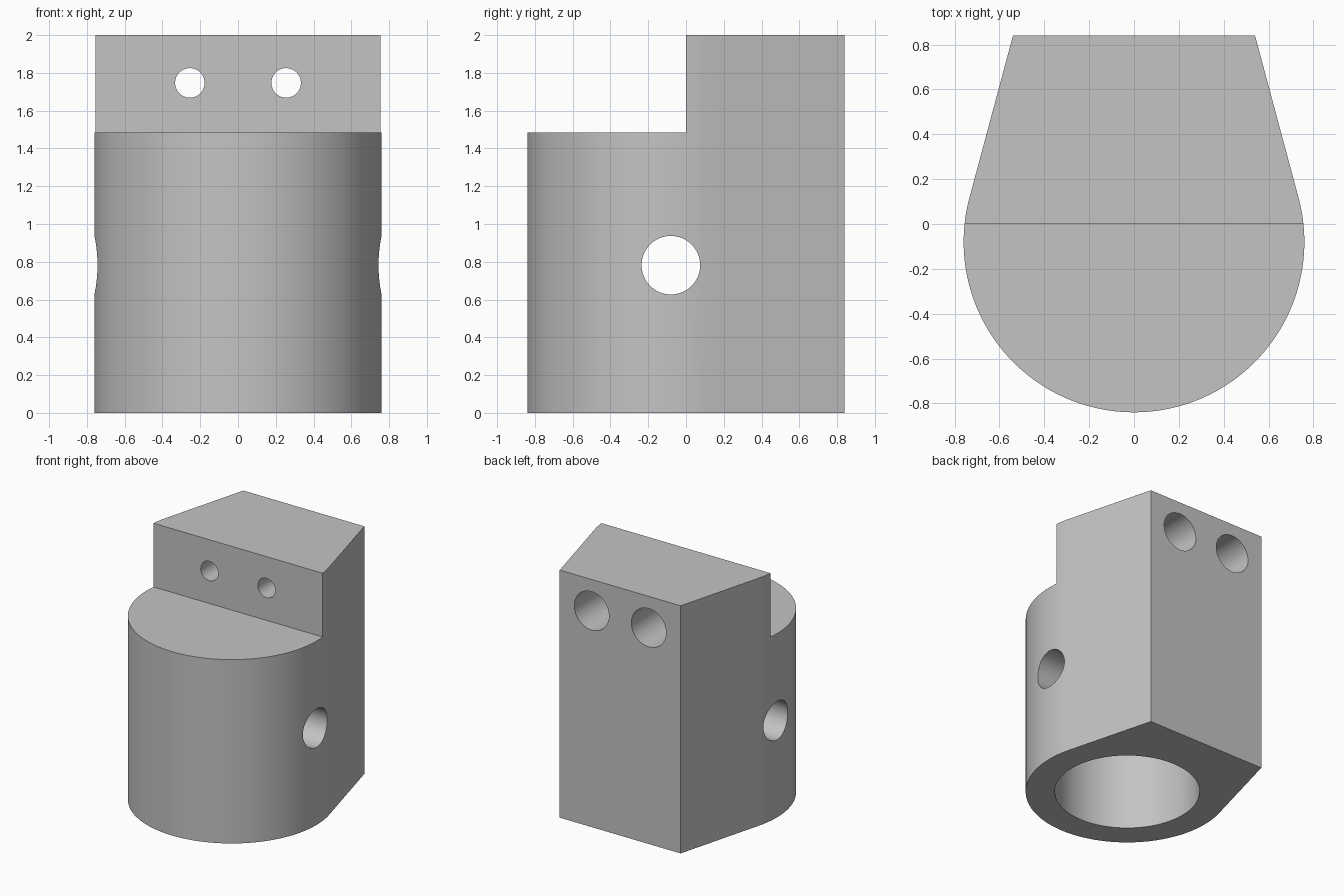
import bpy, bmesh, math
from mathutils import Vector, Matrix

cube = bpy.data.objects.get("Cube")
if cube:
    bpy.data.objects.remove(cube, do_unlink=True)

grey = bpy.data.materials.new("plain grey")
grey.use_nodes = True
colour = (0.55, 0.55, 0.55, 1)
grey.diffuse_color = colour
grey.node_tree.nodes["Principled BSDF"].inputs["Base Color"].default_value = colour

HEIGHT, STEP_Z = 2.0, 1.485
BACK_Y, BACK_HALF = 0.84, 0.54
CENTRE_Y, RADIUS = -0.08, 0.76


def make_object(name, bm):
    bmesh.ops.recalc_face_normals(bm, faces=bm.faces)
    mesh = bpy.data.meshes.new(name)
    bm.to_mesh(mesh)
    bm.free()
    mesh.materials.append(grey)
    obj = bpy.data.objects.new(name, mesh)
    bpy.context.collection.objects.link(obj)
    return obj


def rod(name, start, end, radius, segments=64):
    """Cylinder running from one point to another."""
    start, end = Vector(start), Vector(end)
    axis = end - start
    bm = bmesh.new()
    turn = axis.to_track_quat("Z", "Y").to_matrix().to_4x4()
    bmesh.ops.create_cone(bm, cap_ends=True, segments=segments,
                          radius1=radius, radius2=radius, depth=axis.length,
                          matrix=Matrix.Translation((start + end) / 2) @ turn)
    return make_object(name, bm)


# Body: round front, sides running tangent to a narrower flat back
tangent = math.atan2(BACK_Y - CENTRE_Y, BACK_HALF) - math.acos(
    RADIUS / math.hypot(BACK_HALF, BACK_Y - CENTRE_Y))
steps = 96
sweep = math.pi + 2 * tangent
outline = [(-BACK_HALF, BACK_Y)]
for i in range(steps + 1):
    a = math.pi - tangent + sweep * i / steps
    outline.append((RADIUS * math.cos(a), CENTRE_Y + RADIUS * math.sin(a)))
outline.append((BACK_HALF, BACK_Y))

bm = bmesh.new()
base = bm.faces.new([bm.verts.new((x, y, 0)) for x, y in outline])
extruded = bmesh.ops.extrude_face_region(bm, geom=[base], use_keep_orig=True)
top = [g for g in extruded["geom"] if isinstance(g, bmesh.types.BMVert)]
bmesh.ops.translate(bm, verts=top, vec=(0, 0, HEIGHT))
body = make_object("clamp_body", bm)

# Step: removes the upper front half
bm = bmesh.new()
bmesh.ops.create_cube(bm, size=2, matrix=Matrix.Translation((0, -1, STEP_Z + 1)))
cutters = [make_object("step_cutter", bm)]

# Blind bore from below and cross hole through both sides
cutters.append(rod("bore_cutter", (0, CENTRE_Y, -0.2), (0, CENTRE_Y, 1.25), 0.543, 96))
cutters.append(rod("cross_hole_cutter", (-1, CENTRE_Y, 0.782), (1, CENTRE_Y, 0.782), 0.155))

# Two bolt holes, counterbored from the back
for side in (-1, 1):
    x, z = side * 0.255, 1.747
    cutters.append(rod("bolt_hole_cutter", (x, -0.3, z), (x, 1.1, z), 0.078))
    cutters.append(rod("counterbore_cutter", (x, 0.3, z), (x, 1.1, z), 0.155))

bpy.ops.object.select_all(action="DESELECT")
bpy.context.view_layer.objects.active = body
body.select_set(True)
for cutter in cutters:
    cutter.hide_render = True
    mod = body.modifiers.new("cut", "BOOLEAN")
    mod.operation, mod.solver, mod.object = "DIFFERENCE", "EXACT", cutter
    bpy.ops.object.modifier_apply(modifier=mod.name)
    bpy.data.objects.remove(cutter, do_unlink=True)

# Single material slot throughout
body.data.materials.clear()
body.data.materials.append(grey)
for poly in body.data.polygons:
    poly.material_index = 0
bpy.ops.object.shade_smooth_by_angle(angle=math.radians(30))
